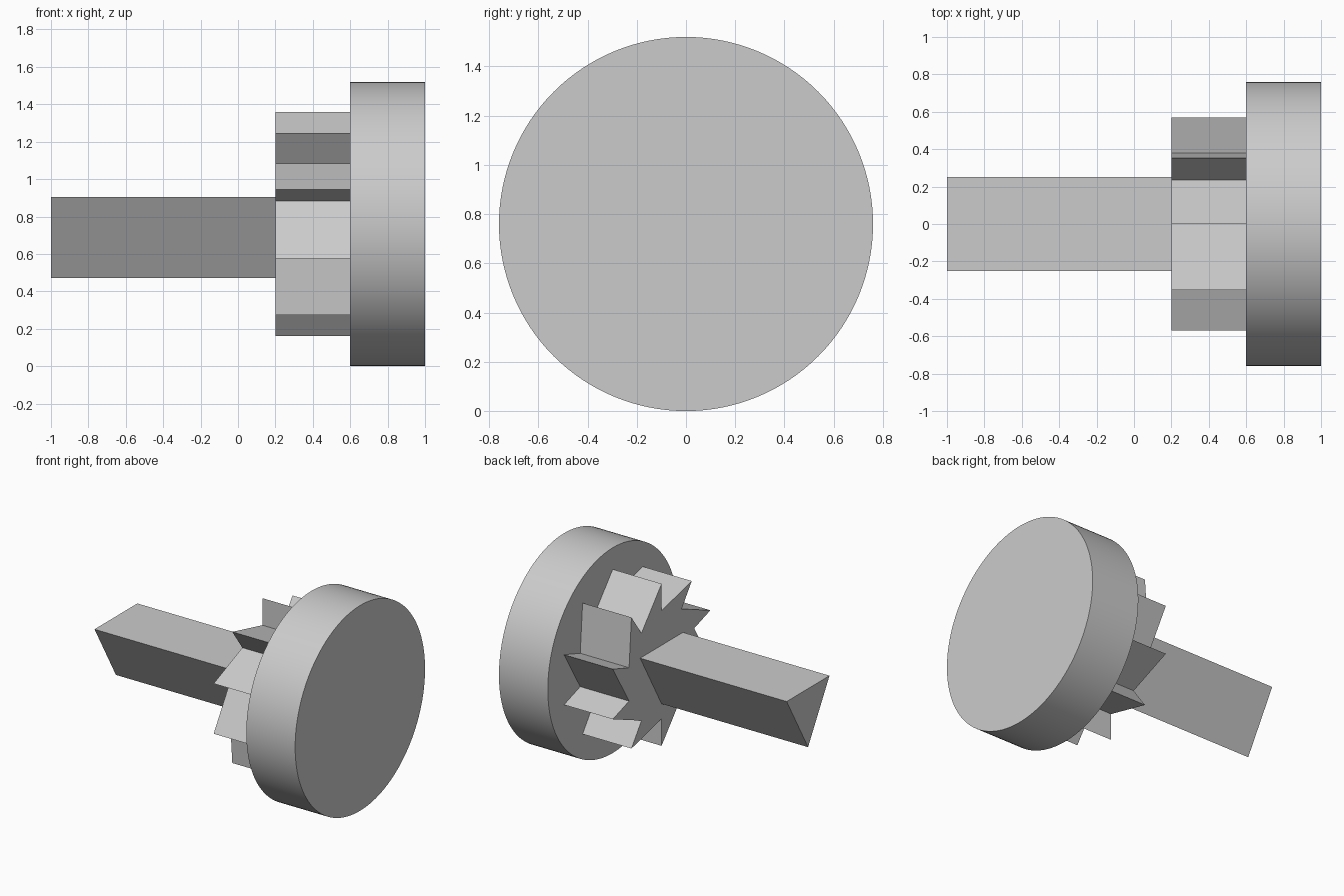
import bpy, bmesh
from math import sin, cos, tau, radians

if "Cube" in bpy.data.objects:
    bpy.data.objects.remove(bpy.data.objects["Cube"], do_unlink=True)

AXIS_Z = 0.76  # height of the shared axis, which runs along x

grey = bpy.data.materials.new("light_grey")
grey.use_nodes = True
grey.diffuse_color = (0.6, 0.6, 0.6, 1)
grey.node_tree.nodes["Principled BSDF"].inputs["Base Color"].default_value = (0.6, 0.6, 0.6, 1)


def prism(name, polar, x0, x1):
    """Extrude a profile of (radius, angle from top toward the front) along x."""
    bm = bmesh.new()
    verts = [bm.verts.new((x0, -r * sin(a), AXIS_Z + r * cos(a))) for r, a in polar]
    face = bm.faces.new(verts)
    side = bmesh.ops.extrude_face_region(bm, geom=[face])
    moved = [v for v in side["geom"] if isinstance(v, bmesh.types.BMVert)]
    bmesh.ops.translate(bm, verts=moved, vec=(x1 - x0, 0, 0))
    bmesh.ops.recalc_face_normals(bm, faces=bm.faces)
    mesh = bpy.data.meshes.new(name)
    bm.to_mesh(mesh)
    bm.free()
    mesh.materials.append(grey)
    obj = bpy.data.objects.new(name, mesh)
    bpy.context.collection.objects.link(obj)
    return obj


def ring(radius, count, start=0.0):
    return [(radius, start + tau * i / count) for i in range(count)]


# Triangular shaft, flat side up
prism("triangular_shaft", ring(0.289, 3, tau / 2), -1.0, 0.2)

# Ratchet wheel: each tooth has a radial face and a long slope
teeth = [(r, tau * i / 10) for i in range(10) for r in (0.6, 0.4)]
prism("ratchet_wheel", teeth, 0.2, 0.6)

# Round end disc
disc = prism("end_disc", ring(0.76, 128), 0.6, 1.0)
bpy.ops.object.select_all(action="DESELECT")
disc.select_set(True)
bpy.context.view_layer.objects.active = disc
bpy.ops.object.shade_smooth_by_angle(angle=radians(30))
